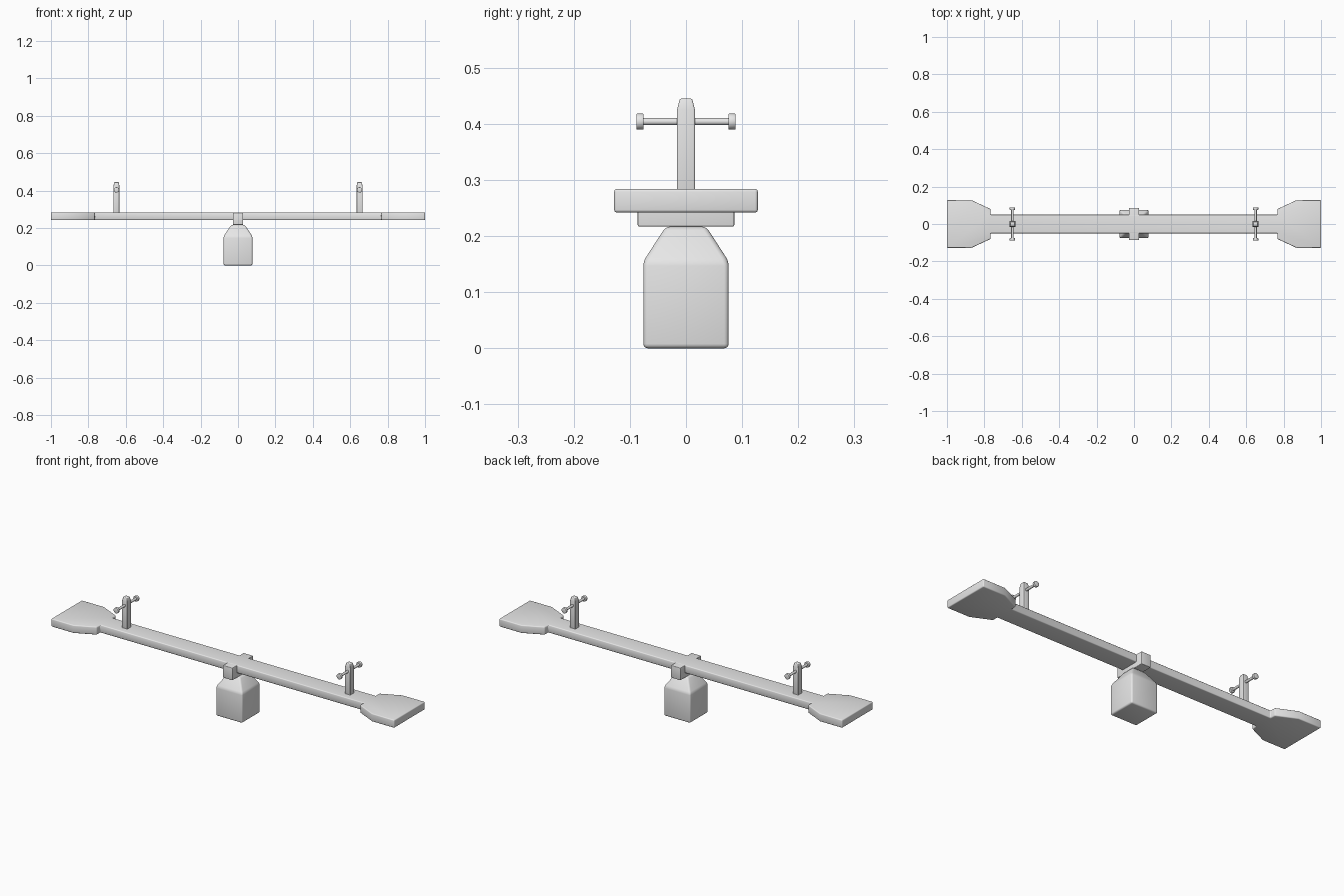
import bpy, bmesh, math
from mathutils import Matrix

if "Cube" in bpy.data.objects:
    bpy.data.objects.remove(bpy.data.objects["Cube"])

grey = bpy.data.materials.new("plain grey")
grey.diffuse_color = (0.8, 0.8, 0.8, 1)
grey.use_nodes = True
grey.node_tree.nodes["Principled BSDF"].inputs["Base Color"].default_value = grey.diffuse_color


def finish(name, bm, bevel=0.0, segments=3):
    """Round the sharp edges, then turn the bmesh into a shaded object."""
    bmesh.ops.recalc_face_normals(bm, faces=bm.faces)
    if bevel:
        edges = [e for e in bm.edges if e.calc_face_angle(0) > math.radians(25)]
        bmesh.ops.bevel(bm, geom=edges, offset=bevel, segments=segments,
                        profile=0.5, affect='EDGES', clamp_overlap=True)
    mesh = bpy.data.meshes.new(name)
    bm.to_mesh(mesh)
    bm.free()
    mesh.materials.append(grey)
    obj = bpy.data.objects.new(name, mesh)
    bpy.context.collection.objects.link(obj)
    bpy.ops.object.select_all(action='DESELECT')
    obj.select_set(True)
    bpy.context.view_layer.objects.active = obj
    bpy.ops.object.shade_smooth_by_angle(angle=math.radians(35))
    return obj


def tower(name, rings, bevel, x=0.0):
    """Rectangular stack from (z, half x, half y) rings."""
    bm = bmesh.new()
    loops = [[bm.verts.new((x + sx * hx, sy * hy, z))
              for sx, sy in ((-1, -1), (1, -1), (1, 1), (-1, 1))]
             for z, hx, hy in rings]
    for a, b in zip(loops, loops[1:]):
        for i in range(4):
            j = (i + 1) % 4
            bm.faces.new((a[i], a[j], b[j], b[i]))
    bm.faces.new(loops[0][::-1])
    bm.faces.new(loops[-1])
    return finish(name, bm, bevel)


def rod(name, x, y, z, radius, length, bevel=0.0):
    """Cylinder lying along y."""
    bm = bmesh.new()
    bmesh.ops.create_cone(bm, cap_ends=True, segments=20, radius1=radius,
                          radius2=radius, depth=length,
                          matrix=Matrix.Translation((x, y, z))
                          @ Matrix.Rotation(math.pi / 2, 4, 'X'))
    return finish(name, bm, bevel, 2)


# Plank with flared seats: mirrored outline, extruded upward
quarter = [(0.767, 0.05), (0.767, 0.08), (0.87, 0.128), (1.0, 0.128)]
half = quarter + [(x, -y) for x, y in reversed(quarter)]
outline = half + [(-x, -y) for x, y in half]
bm = bmesh.new()
face = bm.faces.new([bm.verts.new((x, y, 0.242)) for x, y in outline])
top = bmesh.ops.extrude_face_region(bm, geom=[face])["geom"]
bmesh.ops.translate(bm, vec=(0, 0, 0.042),
                    verts=[v for v in top if isinstance(v, bmesh.types.BMVert)])
finish("plank_with_seats", bm, 0.005)

# Base block with sloped shoulders, and the pivot bracket above it
tower("base", [(0, 0.077, 0.076), (0.155, 0.077, 0.076), (0.217, 0.036, 0.036)], 0.008)
tower("pivot_bracket", [(0.217, 0.028, 0.086), (0.2825, 0.028, 0.086)], 0.003)

# Handles: post, crossbar and end knobs
for side, x in (("left", -0.65), ("right", 0.65)):
    tower(side + "_handle_post",
          [(0.275, 0.016, 0.016), (0.425, 0.016, 0.016), (0.445, 0.012, 0.011)], 0.003, x)
    rod(side + "_handle_bar", x, 0, 0.404, 0.0065, 0.165)
    for end in (-1, 1):
        rod(side + "_handle_knob", x, end * 0.082, 0.404, 0.0145, 0.013, 0.002)
